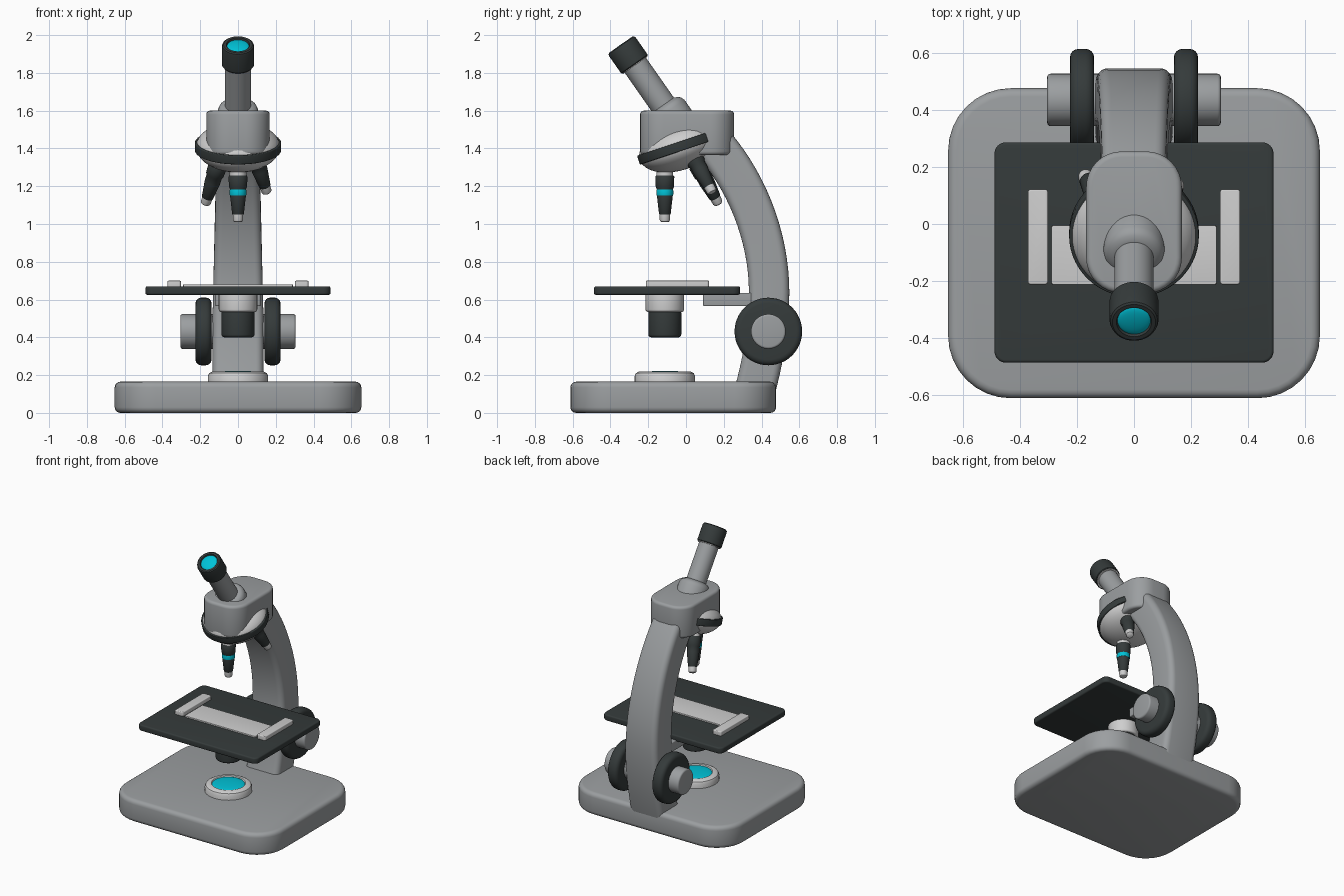
import bpy, bmesh, math
from mathutils import Vector, Matrix
from mathutils.geometry import interpolate_bezier

if "Cube" in bpy.data.objects:
    bpy.data.objects.remove(bpy.data.objects["Cube"])


def material(name, rgb):
    m = bpy.data.materials.new(name)
    m.diffuse_color = (*rgb, 1)
    m.use_nodes = True
    m.node_tree.nodes["Principled BSDF"].inputs["Base Color"].default_value = m.diffuse_color
    return m


GREY = material("body grey", (0.33, 0.345, 0.355))
DARK = material("dark rubber", (0.035, 0.043, 0.043))
LIGHT = material("light metal", (0.62, 0.62, 0.62))
TEAL = material("teal glass", (0.0, 0.54, 0.68))


def loft(name, rings, mat, matrix=Matrix()):
    """Skin a stack of equal-length closed rings and cap both ends."""
    bm = bmesh.new()
    vs = [[bm.verts.new(matrix @ Vector(p)) for p in ring] for ring in rings]
    n = len(vs[0])
    for a, b in zip(vs, vs[1:]):
        for i in range(n):
            j = (i + 1) % n
            bm.faces.new((a[i], a[j], b[j], b[i]))
    bm.faces.new(vs[0])
    bm.faces.new(vs[-1])
    bmesh.ops.recalc_face_normals(bm, faces=bm.faces)
    me = bpy.data.meshes.new(name)
    bm.to_mesh(me)
    bm.free()
    for p in me.polygons:
        p.use_smooth = True
    me.set_sharp_from_angle(angle=math.radians(35))
    me.materials.append(mat)
    ob = bpy.data.objects.new(name, me)
    bpy.context.collection.objects.link(ob)
    return ob


def rrect(hx, hy, r, n=8):
    """Rounded rectangle outline."""
    pts = []
    for k, (sx, sy) in enumerate(((1, 1), (-1, 1), (-1, -1), (1, -1))):
        for i in range(n + 1):
            a = math.pi / 2 * (k + i / n)
            pts.append((sx * (hx - r) + r * math.cos(a), sy * (hy - r) + r * math.sin(a)))
    return pts


def slab(name, x, y, z, r, bevel, mat):
    """Box from ranges with rounded plan corners and rounded top and bottom edges."""
    cx, cy = sum(x) / 2, sum(y) / 2
    hx, hy = (x[1] - x[0]) / 2, (y[1] - y[0]) / 2
    steps = [math.pi / 2 * i / 4 for i in range(5)]
    levels = [(bevel * (1 - math.sin(a)), z[0] + bevel * (1 - math.cos(a))) for a in steps]
    levels += [(bevel * (1 - math.cos(a)), z[1] - bevel * (1 - math.sin(a))) for a in steps]
    rings = [[(cx + px, cy + py, h) for px, py in rrect(hx - d, hy - d, r - d)]
             for d, h in levels]
    return loft(name, rings, mat)


def lathe(name, profile, mat, matrix=Matrix(), n=40):
    """Turn a (radius, height) profile around the local z axis."""
    rings = [[(max(r, 0.001) * math.cos(2 * math.pi * i / n),
               max(r, 0.001) * math.sin(2 * math.pi * i / n), h) for i in range(n)]
             for r, h in profile]
    return loft(name, rings, mat, matrix)


def drum(r, h0, h1, b):
    """Cylinder profile with rounded rims."""
    arc = [math.pi / 2 * i / 4 for i in range(5)]
    return ([(r - b + b * math.sin(a), h0 + b - b * math.cos(a)) for a in arc] +
            [(r - b + b * math.cos(a), h1 - b + b * math.sin(a)) for a in arc])


def dome(r, h0, height, steps=8):
    """Shallow or deep cap profile rising from radius r."""
    return [(r * math.cos(math.pi / 2 * i / steps), h0 + height * math.sin(math.pi / 2 * i / steps))
            for i in range(steps + 1)]


def move(x, y, z):
    return Matrix.Translation((x, y, z))


# base and lamp
slab("base", (-0.653, 0.653), (-0.612, 0.477), (0, 0.165), 0.22, 0.03, GREY)
lamp = move(0, -0.112, 0)
lathe("lamp_ring", [(0.16, 0.15), (0.16, 0.195), (0.153, 0.21), (0.135, 0.22), (0.115, 0.22),
                    (0.11, 0.212)], LIGHT, lamp)
lathe("lamp_lens", dome(0.112, 0.211, 0.012), TEAL, lamp)

# curved arm: rounded section swept along two curve segments
path = interpolate_bezier(Vector((0.36, 0.10)), Vector((0.41, 0.28)),
                          Vector((0.44, 0.46)), Vector((0.44, 0.64)), 10)
path += interpolate_bezier(Vector((0.44, 0.64)), Vector((0.44, 0.92)),
                           Vector((0.33, 1.21)), Vector((0.15, 1.42)), 16)[1:]
rings = []
for i, p in enumerate(path):
    t = (path[min(i + 1, len(path) - 1)] - path[max(i - 1, 0)]).normalized()
    half = 0.135 - 0.022 * max(0, (p.y - 0.5) / 0.9)
    rings.append([(u, p.x + v * t.y, p.y - v * t.x) for u, v in rrect(half, 0.107, 0.04, 5)])
loft("arm", rings, GREY)

# focus knobs, both sides
for side, tag in ((1, "right"), (-1, "left")):
    turn = move(0, 0.436, 0.431) @ Matrix.Rotation(side * math.pi / 2, 4, 'Y')
    lathe("coarse_knob_" + tag, drum(0.179, 0.14, 0.225, 0.03), DARK, turn, 48)
    lathe("fine_knob_" + tag, drum(0.092, 0.10, 0.305, 0.012), GREY, turn)

# stage with bracket, slide and clips
slab("stage", (-0.49, 0.49), (-0.487, 0.287), (0.625, 0.67), 0.04, 0.01, DARK)
slab("stage_bracket", (-0.12, 0.12), (0.09, 0.40), (0.565, 0.635), 0.012, 0.006, GREY)
slab("slide", (-0.29, 0.29), (-0.213, -0.005), (0.66, 0.68), 0.008, 0.002, LIGHT)
for side, tag in ((1, "right"), (-1, "left")):
    slab("clip_" + tag, sorted((side * 0.302, side * 0.373)), (-0.213, 0.122),
         (0.66, 0.70), 0.012, 0.006, LIGHT)

# condenser under the stage
cond = move(0, -0.112, 0)
lathe("condenser_mount", drum(0.102, 0.535, 0.635, 0.012), LIGHT, cond)
lathe("condenser", drum(0.087, 0.40, 0.545, 0.015), DARK, cond)

# head
slab("head", (-0.168, 0.168), (-0.243, 0.255), (1.365, 1.60), 0.125, 0.02, GREY)

# tilted turret
turret = move(0, -0.035, 1.41) @ Matrix.Rotation(math.radians(18.5), 4, 'X')
lower = [(r, -h) for r, h in dome(0.222, 0.0, 0.125)]
lathe("turret", lower[::-1] + dome(0.222, 0.0, 0.12)[1:], LIGHT, turret, 56)
lathe("turret_band", drum(0.228, -0.025, 0.025, 0.005), DARK, turret, 56)

# three objectives spaced around the turret axis
for k, (tag, shift) in enumerate((("front", 0), ("right", 0.07), ("left", 0))):
    spin = turret @ Matrix.Rotation(math.radians(120 * k), 4, 'Z') @ turret.inverted()
    m = spin @ move(0, -0.112, 1.01 + shift)
    lathe("objective_mount_" + tag, [(0.044, 0.235), (0.044, 0.32)], LIGHT, m, 28)
    lathe("objective_" + tag, [(0.028, 0.04), (0.031, 0.044), (0.042, 0.14), (0.042, 0.175),
                               (0.048, 0.185), (0.05, 0.24), (0.046, 0.247)], DARK, m, 28)
    lathe("objective_tip_" + tag, [(0.018, 0.0), (0.024, 0.004), (0.027, 0.012),
                                   (0.028, 0.045)], LIGHT, m, 28)
    if k == 0:
        lathe("objective_ring", [(0.0435, 0.142), (0.0445, 0.146), (0.0445, 0.168),
                                 (0.0435, 0.172)], TEAL, m, 28)

# slanted eyepiece, local z = 0 where the axis meets the head top
eye = move(0, -0.10, 1.60) @ Matrix.Rotation(math.radians(35), 4, 'X')
lathe("eyepiece_collar", [(0.108, -0.1), (0.108, -0.005), (0.1, 0.016), (0.09, 0.025),
                          (0.07, 0.036)], GREY, eye)
lathe("eyepiece_tube", [(0.069, -0.1), (0.069, 0.32)], GREY, eye)
lathe("eyepiece_ring", [(0.079, 0.293), (0.079, 0.31)], LIGHT, eye)
lathe("eyepiece_cap", [(0.082, 0.298), (0.086, 0.303), (0.086, 0.412), (0.083, 0.422),
                       (0.076, 0.427), (0.062, 0.427), (0.058, 0.416)], DARK, eye)
lathe("eyepiece_lens", dome(0.059, 0.415, 0.013), TEAL, eye)
